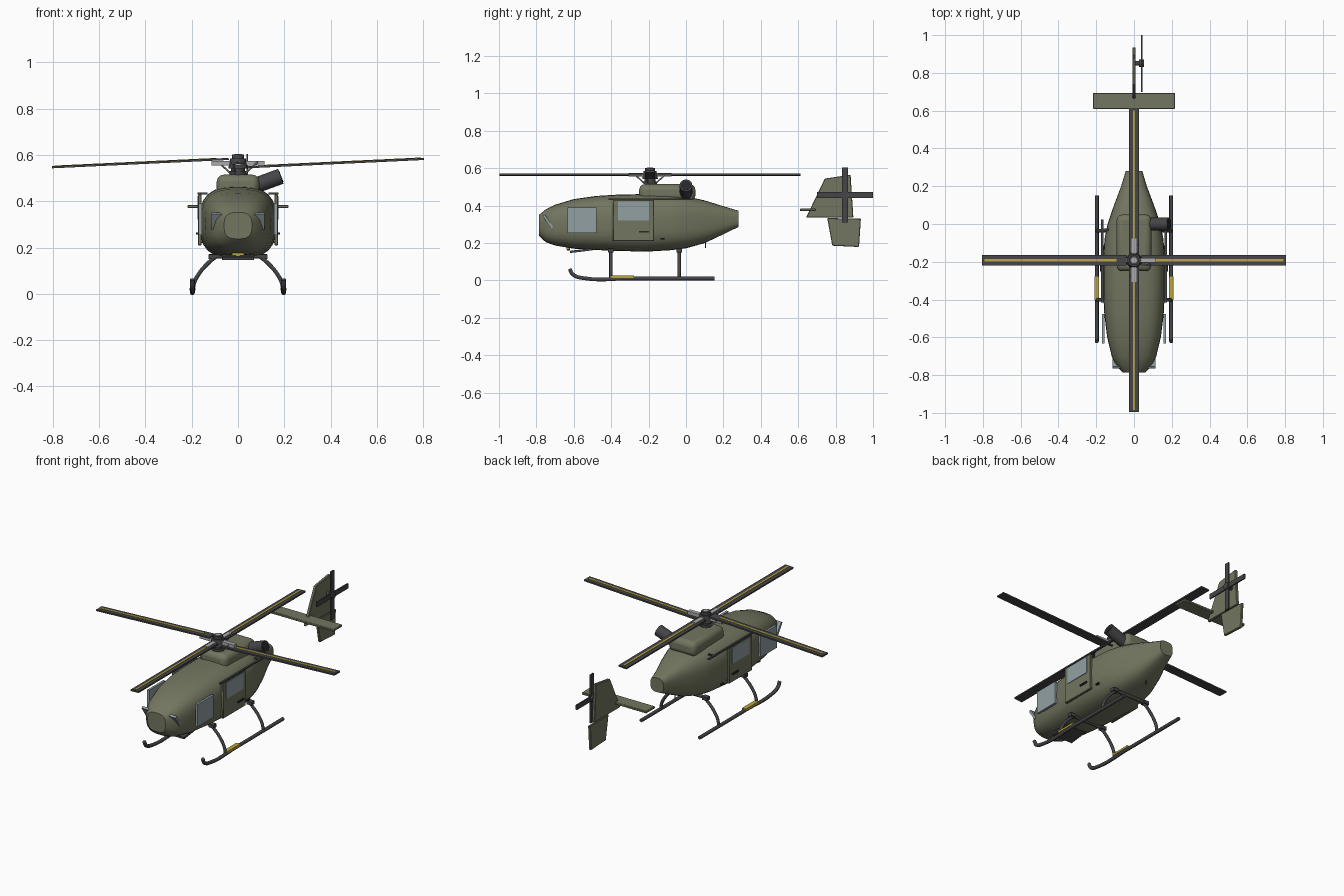
import bpy, bmesh, math
from mathutils import Vector

if "Cube" in bpy.data.objects:
    bpy.data.objects.remove(bpy.data.objects["Cube"])


def mat(name, c):
    m = bpy.data.materials.new(name)
    m.diffuse_color = (*c, 1)
    m.use_nodes = True
    m.node_tree.nodes["Principled BSDF"].inputs["Base Color"].default_value = m.diffuse_color
    return m


OLIVE = mat("olive", (0.17, 0.18, 0.115))
DARK = mat("dark", (0.06, 0.06, 0.065))
BLACK = mat("black", (0.02, 0.02, 0.022))
GLASS = mat("glass", (0.29, 0.35, 0.37))
YELLOW = mat("yellow", (0.5, 0.39, 0.05))
STEEL = mat("steel", (0.4, 0.4, 0.4))


def finish(name, bm, m, smooth=None, bevel=0, segs=2):
    bmesh.ops.recalc_face_normals(bm, faces=bm.faces)
    me = bpy.data.meshes.new(name)
    bm.to_mesh(me)
    bm.free()
    ob = bpy.data.objects.new(name, me)
    bpy.context.collection.objects.link(ob)
    me.materials.append(m)
    if bevel:
        b = ob.modifiers.new("bevel", 'BEVEL')
        b.width, b.segments = bevel, segs
    if smooth:
        bpy.ops.object.select_all(action='DESELECT')
        ob.select_set(True)
        bpy.context.view_layer.objects.active = ob
        bpy.ops.object.shade_smooth_by_angle(angle=math.radians(smooth))
    return ob


def box(name, loc, size, m, rot=(0, 0, 0), bevel=0, segs=2):
    bm = bmesh.new()
    bmesh.ops.create_cube(bm, size=1)
    bmesh.ops.scale(bm, vec=size, verts=bm.verts)
    ob = finish(name, bm, m, 35 if bevel else None, bevel, segs)
    ob.location, ob.rotation_euler = loc, rot
    return ob


def rod(name, a, b, r, m, r2=None, n=16):
    a, b = Vector(a), Vector(b)
    bm = bmesh.new()
    bmesh.ops.create_cone(bm, cap_ends=True, segments=n, radius1=r,
                          radius2=r if r2 is None else r2, depth=(b - a).length)
    ob = finish(name, bm, m, 35)
    ob.location = (a + b) / 2
    ob.rotation_euler = (b - a).to_track_quat('Z', 'Y').to_euler()
    return ob


def tube(name, pts, r, m):
    cu = bpy.data.curves.new(name, 'CURVE')
    cu.dimensions, cu.bevel_depth, cu.bevel_resolution = '3D', r, 3
    cu.use_fill_caps = True
    sp = cu.splines.new('BEZIER')
    sp.bezier_points.add(len(pts) - 1)
    for p, co in zip(sp.bezier_points, pts):
        p.co = co
        p.handle_left_type = p.handle_right_type = 'AUTO'
    sp.resolution_u = 6
    cu.materials.append(m)
    ob = bpy.data.objects.new(name, cu)
    bpy.context.collection.objects.link(ob)
    return ob


def plate(name, yz, t, m):
    bm = bmesh.new()
    f = bm.faces.new([bm.verts.new((-t / 2, y, z)) for y, z in yz])
    ex = bmesh.ops.extrude_face_region(bm, geom=[f])
    vs = [v for v in ex["geom"] if isinstance(v, bmesh.types.BMVert)]
    bmesh.ops.translate(bm, vec=(t, 0, 0), verts=vs)
    return finish(name, bm, m, None, 0.003, 1)


# Fuselage lofted from superellipse stations: y, half width, bottom, top
stations = [(-0.785, 0.06, 0.238, 0.352), (-0.75, 0.095, 0.205, 0.38), (-0.70, 0.118, 0.187, 0.405),
            (-0.60, 0.142, 0.17, 0.435), (-0.48, 0.157, 0.163, 0.452), (-0.35, 0.164, 0.157, 0.46),
            (-0.20, 0.165, 0.155, 0.462), (-0.08, 0.156, 0.162, 0.458), (0.0, 0.14, 0.172, 0.45),
            (0.10, 0.106, 0.2, 0.428), (0.20, 0.068, 0.247, 0.397), (0.28, 0.044, 0.286, 0.373)]
bm = bmesh.new()
N = 32
rings = []
for y, w, z0, z1 in stations:
    ring = []
    for i in range(N):
        a = 2 * math.pi * i / N
        c, s = math.cos(a), math.sin(a)
        k = (abs(c) ** 3 + abs(s) ** 3) ** (-1 / 3)
        ring.append(bm.verts.new((w * c * k, y, (z0 + z1) / 2 + (z1 - z0) / 2 * s * k)))
    rings.append(ring)
for r0, r1 in zip(rings, rings[1:]):
    for i in range(N):
        bm.faces.new((r0[i], r0[(i + 1) % N], r1[(i + 1) % N], r1[i]))
bm.faces.new(rings[0])
bm.faces.new(rings[-1])
finish("fuselage", bm, OLIVE, 35)

# Engine cowling and exhaust
box("engine_cowling", (0, -0.1, 0.47), (0.184, 0.3, 0.09), OLIVE, bevel=0.03, segs=3)
rod("exhaust_pipe", (0.07, 0, 0.466), (0.185, 0, 0.508), 0.034, DARK, n=20)
rod("exhaust_opening", (0.18, 0, 0.506), (0.187, 0, 0.5087), 0.027, BLACK, n=20)

# Windshield slab poking out of the nose corners, chin fairing and lamp
box("windshield", (0, -0.738, 0.315), (0.23, 0.014, 0.08), GLASS, (math.radians(34), 0, 0))
box("chin_window", (0, -0.56, 0.16), (0.14, 0.12, 0.012), DARK, (math.radians(7), 0, 0))
rod("landing_lamp", (0, -0.635, 0.173), (0, -0.62, 0.173), 0.012, YELLOW)
box("lamp_bar", (0, -0.63, 0.172), (0.05, 0.016, 0.01), YELLOW)
rod("belly_antenna", (0, 0.105, 0.175), (0, 0.105, 0.22), 0.003, DARK, n=8)

# Both sides: windows, sliding doors, skids
for s, side in ((-1, "left"), (1, "right")):
    box("cockpit_window_" + side, (s * 0.163, -0.555, 0.322), (0.014, 0.155, 0.136), GLASS)
    box("sliding_door_" + side, (s * 0.165, -0.28, 0.32), (0.016, 0.22, 0.22), OLIVE, bevel=0.003, segs=1)
    box("door_window_" + side, (s * 0.171, -0.28, 0.372), (0.01, 0.165, 0.1), GLASS)
    box("door_rail_" + side, (s * 0.168, -0.195, 0.434), (0.012, 0.44, 0.008), DARK)
    box("rail_bracket_" + side, (s * 0.152, -0.03, 0.434), (0.04, 0.012, 0.007), DARK)
    box("door_handle_" + side, (s * 0.177, -0.225, 0.261), (0.008, 0.055, 0.009), BLACK)
    box("rear_latch_" + side, (s * 0.158, -0.125, 0.223), (0.012, 0.022, 0.008), BLACK)
    x = s * 0.197
    tube("skid_" + side, [(x, -0.622, 0.062), (x, -0.605, 0.032), (x, -0.55, 0.013),
                          (x, -0.3, 0.011), (x, 0.152, 0.011)], 0.0105, DARK)
    box("skid_step_" + side, (x, -0.34, 0.02), (0.026, 0.125, 0.012), YELLOW)
    for y, end in ((-0.402, "front"), (-0.036, "rear")):
        tube(f"skid_leg_{end}_{side}", [(s * 0.09, y, 0.165), (s * 0.125, y, 0.137),
             (s * 0.17, y, 0.085), (s * 0.19, y, 0.045), (s * 0.195, y, 0.012)], 0.009, DARK)
        box(f"leg_clamp_{end}_{side}", (s * 0.11, y, 0.16), (0.035, 0.03, 0.02), DARK)
for y, end in ((-0.402, "front"), (-0.036, "rear")):
    rod("cross_tube_" + end, (-0.125, y, 0.162), (0.125, y, 0.162), 0.01, DARK)

# Rotor mast and hub
HY = -0.192
rod("rotor_mast", (0, HY, 0.5), (0, HY, 0.55), 0.03, DARK, n=20)
rod("swash_ring", (0, HY, 0.515), (0, HY, 0.53), 0.036, DARK, n=20)
rod("rotor_hub", (0, HY, 0.542), (0, HY, 0.585), 0.042, DARK, 0.034, n=20)
rod("hub_cap", (0, HY, 0.585), (0, HY, 0.602), 0.026, DARK, n=20)
rod("hub_bolt", (0, HY, 0.59), (0, HY, 0.605), 0.016, STEEL, n=12)

# Four blades, each tilted about its own centre, with stripe, grip and pitch link
tilt = math.radians(-2.7)
for i in range(4):
    a = i * math.pi / 2
    d = Vector((round(math.cos(a)), round(math.sin(a)), 0))
    p = Vector((-d.y, d.x, 0))
    hub = Vector((0, HY, 0.565))

    def sized(l, w, h):
        return (l, w, h) if i % 2 == 0 else (w, l, h)

    rot = (0, tilt, 0)
    blade = hub + d * 0.422
    box(f"main_blade_{i+1}", blade, sized(0.765, 0.055, 0.009), DARK, rot)
    up = Vector((math.sin(tilt), 0, math.cos(tilt)))
    along = Vector((math.cos(tilt), 0, -math.sin(tilt))) * d.x if d.x else d
    box(f"blade_stripe_{i+1}", blade + up * 0.0055 + along * 0.02, sized(0.7, 0.011, 0.003), YELLOW, rot)
    box(f"blade_grip_{i+1}", hub + d * 0.073, sized(0.085, 0.026, 0.02), STEEL)
    j = hub + d * 0.085 - p * 0.022
    rod(f"pitch_link_{i+1}", j + Vector((0, 0, 0.004)), hub + d * 0.034 - p * 0.012 - Vector((0, 0, 0.042)),
        0.004, STEEL, n=8)

# Tail fins and stabiliser
plate("upper_fin", [(0.642, 0.336), (0.742, 0.545), (0.88, 0.565), (0.895, 0.336)], 0.018, OLIVE)
plate("lower_fin", [(0.755, 0.334), (0.935, 0.33), (0.925, 0.179), (0.782, 0.186)], 0.016, OLIVE)
box("horizontal_stabiliser", (0, 0.652, 0.378), (0.436, 0.085, 0.014), OLIVE, bevel=0.003, segs=1)

# Tail rotor
rod("tail_rotor_shaft", (0, 0.85, 0.457), (0.05, 0.85, 0.457), 0.012, DARK)
rod("tail_rotor_hub", (0.026, 0.85, 0.457), (0.052, 0.85, 0.457), 0.02, DARK)
box("tail_blade_vertical", (0.04, 0.85, 0.457), (0.008, 0.03, 0.296), DARK)
box("tail_blade_horizontal", (0.04, 0.85, 0.457), (0.008, 0.3, 0.03), DARK)
